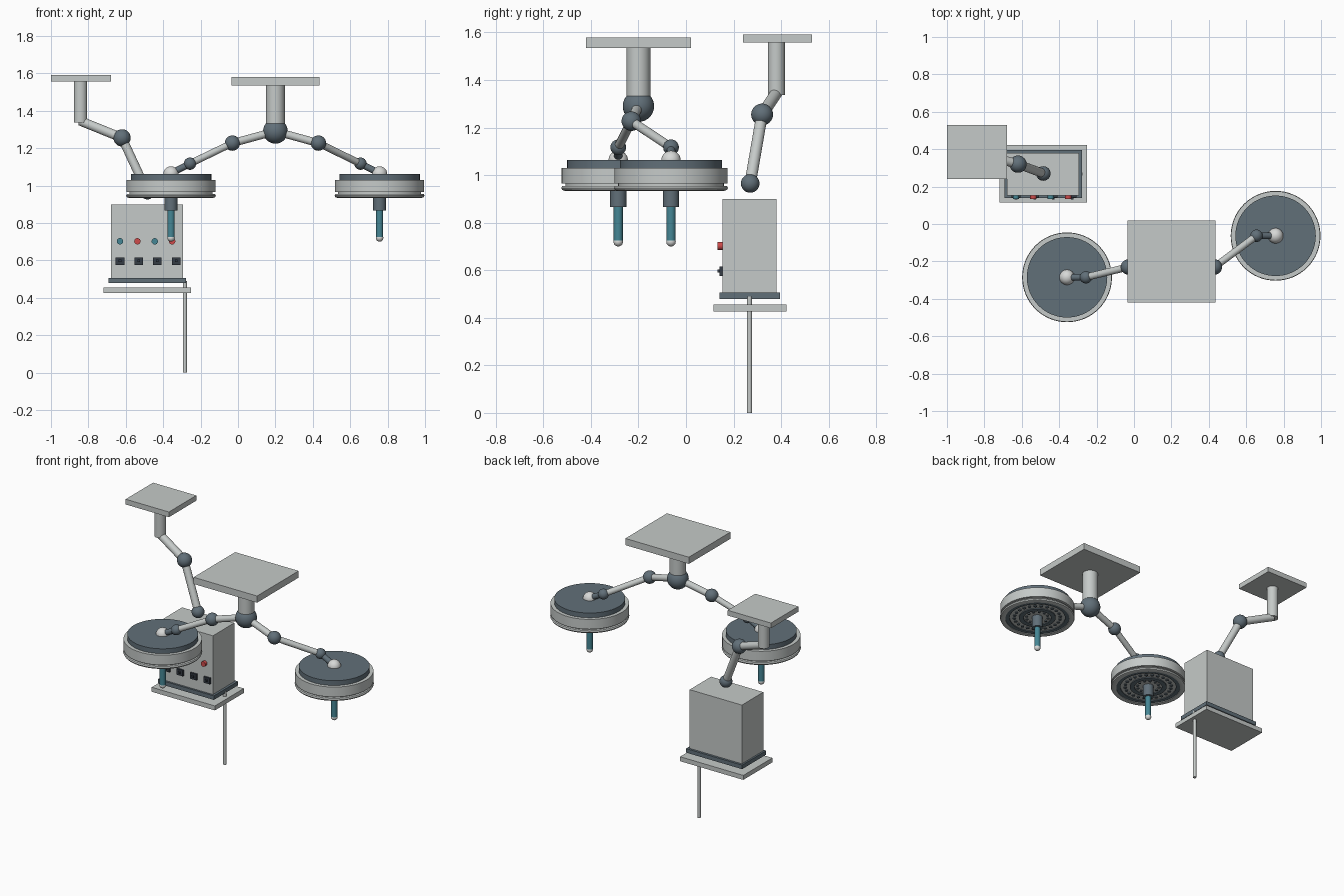
import bpy
import math
from mathutils import Vector

if "Cube" in bpy.data.objects:
    bpy.data.objects.remove(bpy.data.objects["Cube"], do_unlink=True)


def material(name, rgb):
    m = bpy.data.materials.new(name)
    m.use_nodes = True
    colour = (*rgb, 1)
    m.diffuse_color = colour
    m.node_tree.nodes["Principled BSDF"].inputs["Base Color"].default_value = colour
    return m


LIGHT = material("light grey", (0.56, 0.59, 0.58))
WHITE = material("off white", (0.68, 0.69, 0.68))
SLATE = material("slate grey", (0.12, 0.16, 0.19))
TEAL = material("teal", (0.06, 0.24, 0.30))
RED = material("red", (0.62, 0.07, 0.07))
DARK = material("dark switch", (0.035, 0.045, 0.06))


def finish(name, mat, smooth=True):
    ob = bpy.context.object
    ob.name = name
    ob.data.materials.append(mat)
    if smooth:
        bpy.ops.object.shade_smooth_by_angle(angle=math.radians(35))
    return ob


def box(name, mat, x, y, z):
    """Box from (min, max) pairs."""
    spans = (x, y, z)
    bpy.ops.mesh.primitive_cube_add(size=1, location=[(a + b) / 2 for a, b in spans])
    ob = bpy.context.object
    ob.scale = [b - a for a, b in spans]
    bpy.ops.object.transform_apply(location=False, rotation=False, scale=True)
    return finish(name, mat, False)


def ball(name, mat, centre, r):
    bpy.ops.mesh.primitive_uv_sphere_add(segments=32, ring_count=16, radius=r, location=centre)
    return finish(name, mat)


def tube(name, mat, a, b, r, sides=32):
    a, b = Vector(a), Vector(b)
    d = b - a
    bpy.ops.mesh.primitive_cylinder_add(vertices=sides, radius=r, depth=d.length,
                                        location=(a + b) / 2,
                                        rotation=d.to_track_quat("Z", "Y").to_euler())
    return finish(name, mat)


def lathe(name, mat, centre, profile, sides=64):
    """Closed (radius, height) profile turned about the vertical axis."""
    verts, faces, n = [], [], len(profile)
    for i in range(sides):
        t = 2 * math.pi * i / sides
        verts += [(r * math.cos(t), r * math.sin(t), z) for r, z in profile]
        j = (i + 1) % sides
        for k in range(n):
            m = (k + 1) % n
            faces.append((i * n + k, j * n + k, j * n + m, i * n + m))
    mesh = bpy.data.meshes.new(name)
    mesh.from_pydata(verts, [], faces)
    ob = bpy.data.objects.new(name, mesh)
    ob.location = (centre[0], centre[1], 0)
    bpy.context.collection.objects.link(ob)
    bpy.ops.object.select_all(action="DESELECT")
    ob.select_set(True)
    bpy.context.view_layer.objects.active = ob
    return finish(name, mat)


def ring(name, mat, centre, r0, r1, z0, z1):
    return lathe(name, mat, centre, [(r0, z0), (r1, z0), (r1, z1), (r0, z1)])


# Lamp ceiling mount
HUB = (0.2, -0.2, 1.29)
box("lamp_ceiling_plate", LIGHT, (-0.035, 0.435), (-0.42, 0.02), (1.535, 1.58))
tube("lamp_column", LIGHT, HUB, (0.2, -0.2, 1.54), 0.05)
ball("lamp_hub", SLATE, HUB, 0.066)


def lamp(side, elbow, wrist, x, y):
    # Jointed arm
    tube(side + "_upper_arm", LIGHT, HUB, elbow, 0.021)
    ball(side + "_elbow", SLATE, elbow, 0.041)
    tube(side + "_fore_arm", LIGHT, elbow, wrist, 0.019)
    ball(side + "_wrist", SLATE, wrist, 0.033)
    tube(side + "_link", SLATE, wrist, (x, y, 1.065), 0.018)
    ball(side + "_swivel", WHITE, (x, y, 1.062), 0.041)

    # Lamp housing
    c = (x, y)
    tube(side + "_lamp_cap", SLATE, (x, y, 1.02), (x, y, 1.063), 0.215, 64)
    tube(side + "_lamp_core", LIGHT, (x, y, 0.947), (x, y, 1.025), 0.222, 64)
    ring(side + "_lamp_band", LIGHT, c, 0.2, 0.238, 0.965, 1.031)
    lathe(side + "_lamp_rim", LIGHT, c, [(0.205, 0.937), (0.225, 0.934), (0.236, 0.938),
                                         (0.24, 0.946), (0.236, 0.954), (0.205, 0.957)])

    # Underside rings and lenses
    ring(side + "_outer_ring", SLATE, c, 0.178, 0.206, 0.941, 0.949)
    ring(side + "_inner_ring", SLATE, c, 0.088, 0.118, 0.941, 0.949)
    for count, radius, size in ((24, 0.148, 0.011), (12, 0.07, 0.009)):
        for i in range(count):
            t = 2 * math.pi * i / count
            px, py = x + radius * math.cos(t), y + radius * math.sin(t)
            tube(side + "_lens", SLATE, (px, py, 0.942), (px, py, 0.949), size, 12)

    # Handle
    tube(side + "_handle_socket", SLATE, (x, y, 0.867), (x, y, 0.95), 0.034)
    tube(side + "_handle", TEAL, (x, y, 0.72), (x, y, 0.87), 0.019)
    ball(side + "_handle_tip", WHITE, (x, y, 0.72), 0.02)


lamp("left", (0.43, -0.23, 1.227), (0.655, -0.063, 1.117), 0.757, -0.063)
lamp("right", (-0.03, -0.23, 1.227), (-0.257, -0.285, 1.117), -0.358, -0.285)

# Cabinet ceiling mount and arm
SHOULDER = (-0.842, 0.38, 1.345)
ELBOW = (-0.62, 0.32, 1.255)
WRIST = (-0.485, 0.27, 0.965)
box("cabinet_ceiling_plate", LIGHT, (-1, -0.68), (0.24, 0.53), (1.557, 1.592))
tube("cabinet_column", LIGHT, (-0.842, 0.38, 1.337), (-0.842, 0.38, 1.56), 0.036)
tube("cabinet_upper_arm", LIGHT, SHOULDER, ELBOW, 0.025)
ball("cabinet_elbow", SLATE, ELBOW, 0.046)
tube("cabinet_fore_arm", LIGHT, ELBOW, WRIST, 0.024)
ball("cabinet_wrist", SLATE, WRIST, 0.039)

# Cabinet, base, shelf and pole
box("cabinet_body", LIGHT, (-0.68, -0.293), (0.153, 0.38), (0.505, 0.9))
box("cabinet_base", SLATE, (-0.692, -0.277), (0.14, 0.395), (0.48, 0.507))
box("cabinet_shelf", LIGHT, (-0.72, -0.252), (0.115, 0.422), (0.426, 0.456))
tube("pole", LIGHT, (-0.284, 0.267, 0), (-0.284, 0.267, 0.49), 0.011, 24)

# Control knobs and switches
for i in range(4):
    kx = -0.631 + i * 0.093
    tube("knob", RED if i % 2 else TEAL, (kx, 0.133, 0.702), (kx, 0.156, 0.702), 0.017, 24)
    sx = -0.631 + i * 0.1
    box("switch_plate", DARK, (sx - 0.023, sx + 0.023), (0.141, 0.156), (0.575, 0.615))
    box("switch_toggle", DARK, (sx - 0.007, sx + 0.007), (0.132, 0.143), (0.59, 0.604))
